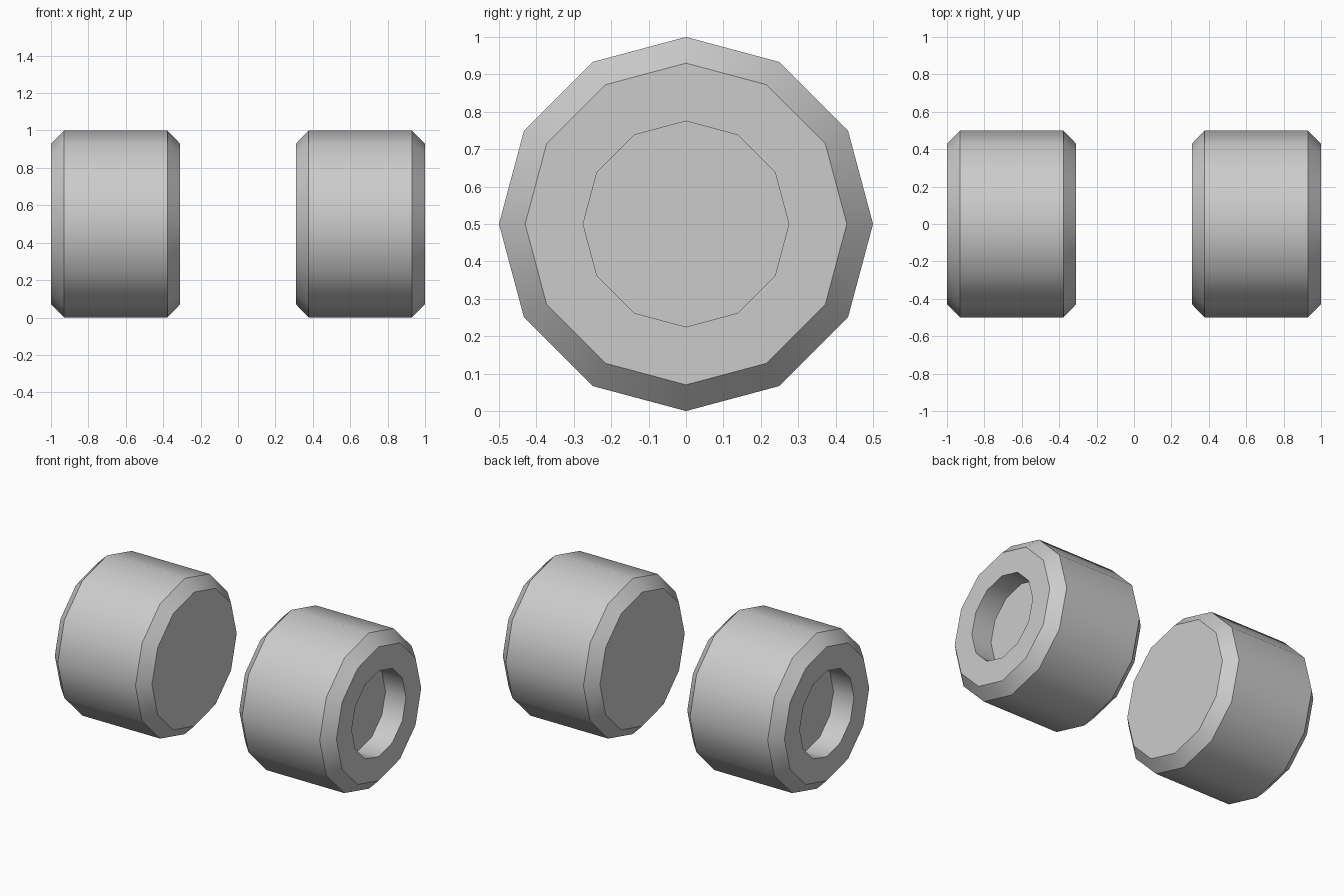
import bpy, bmesh
from math import sin, cos, pi, radians

if "Cube" in bpy.data.objects:
    bpy.data.objects.remove(bpy.data.objects["Cube"])

SIDES = 12
# (distance from centre plane, radius): inner face, chamfers, tread, rim, recess
PROFILE = [(0.31, 0.43), (0.378, 0.5), (0.93, 0.5), (1.0, 0.43),
           (1.0, 0.275), (0.855, 0.275)]


def wheel(name, side):
    bm = bmesh.new()
    rings = []
    for x, r in PROFILE:
        rings.append([bm.verts.new((side * x, r * sin(2 * pi * i / SIDES),
                                    0.5 + r * cos(2 * pi * i / SIDES)))
                      for i in range(SIDES)])
    for a, b in zip(rings, rings[1:]):
        for i in range(SIDES):
            j = (i + 1) % SIDES
            bm.faces.new((a[i], a[j], b[j], b[i]))
    # inner face and recess floor
    bm.faces.new(rings[0])
    bm.faces.new(rings[-1])
    bmesh.ops.recalc_face_normals(bm, faces=bm.faces[:])
    mesh = bpy.data.meshes.new(name)
    bm.to_mesh(mesh)
    bm.free()
    ob = bpy.data.objects.new(name, mesh)
    bpy.context.collection.objects.link(ob)
    bpy.ops.object.select_all(action='DESELECT')
    ob.select_set(True)
    bpy.context.view_layer.objects.active = ob
    bpy.ops.object.shade_smooth_by_angle(angle=radians(35))


# Pair of wheels with recessed hubs facing outwards
wheel("wheel_left", -1)
wheel("wheel_right", 1)
